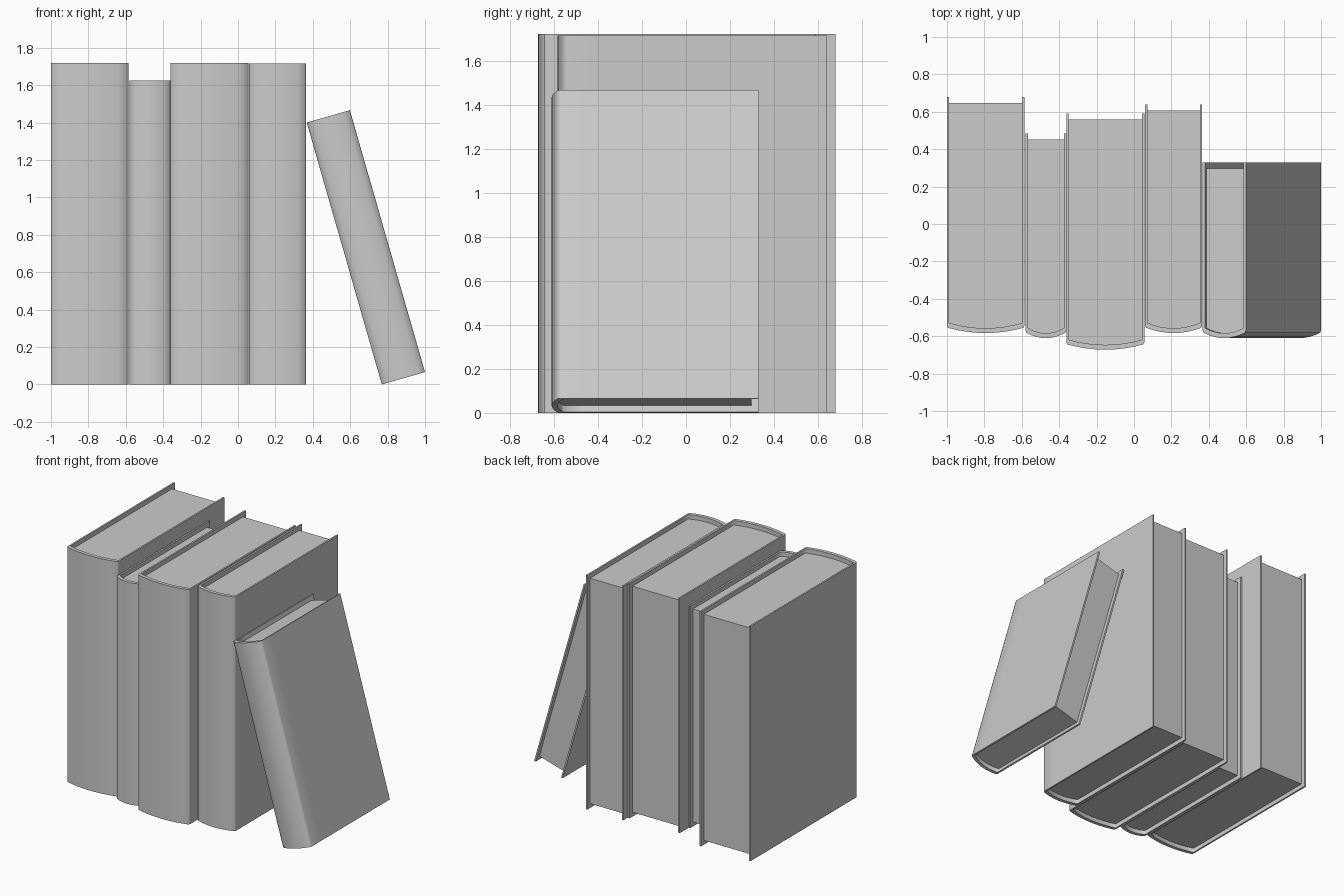
import bpy
import bmesh
import math
from mathutils import Matrix

cube = bpy.data.objects.get("Cube")
if cube:
    bpy.data.objects.remove(cube)

grey = bpy.data.materials.new("warm_grey")
grey.use_nodes = True
colour = (0.6, 0.6, 0.6, 1)
grey.diffuse_color = colour
grey.node_tree.nodes["Principled BSDF"].inputs["Base Color"].default_value = colour

BOARD = 0.012     # cover board thickness
SPINE = 0.026     # spine thickness
RECESS = 0.032    # how far pages sit inside the cover
STEPS = 8


def arc(width, edge, bulge, inset=0.0):
    """Rounded spine line from left to right, bowing towards -y."""
    pts = []
    for i in range(STEPS + 1):
        t = 2 * i / STEPS - 1
        pts.append((width / 2 + t * (width / 2 - inset), edge - bulge * (1 - t * t)))
    return pts


def prism(name, outline, bottom, top, matrix, smooth):
    """Extrude a flat outline upwards into a closed solid."""
    bm = bmesh.new()
    face = bm.faces.new([bm.verts.new((x, y, bottom)) for x, y in outline])
    grown = bmesh.ops.extrude_face_region(bm, geom=[face])["geom"]
    moved = [v for v in grown if isinstance(v, bmesh.types.BMVert)]
    bmesh.ops.translate(bm, verts=moved, vec=(0, 0, top - bottom))
    bmesh.ops.recalc_face_normals(bm, faces=bm.faces[:])
    mesh = bpy.data.meshes.new(name)
    bm.to_mesh(mesh)
    bm.free()
    mesh.materials.append(grey)
    obj = bpy.data.objects.new(name, mesh)
    bpy.context.collection.objects.link(obj)
    obj.matrix_world = matrix
    if smooth:
        bpy.ops.object.select_all(action="DESELECT")
        obj.select_set(True)
        bpy.context.view_layer.objects.active = obj
        bpy.ops.object.shade_smooth_by_angle(angle=math.radians(80))
    return obj


def book(name, x, width, front, back, height, lean=0.0):
    """Hardback with a wrapped cover and a recessed page block."""
    matrix = Matrix.Translation((x, 0, 0)) @ Matrix.Rotation(-lean, 4, "Y")
    bulge = 0.028
    edge = front + bulge
    hinge = edge + 0.11
    # Cover: outer line around the spine, then the inner line back
    outer = [(0, back), (0, hinge), (0, edge + 0.012)]
    outer += arc(width, edge, bulge, 0.005)
    outer += [(width, edge + 0.012), (width, hinge), (width, back)]
    inner = [(width - BOARD, back), (width - BOARD, hinge)]
    inner += arc(width, edge + SPINE, bulge, BOARD)[::-1]
    inner += [(BOARD, hinge), (BOARD, back)]
    prism(name + "_cover", outer + inner, 0, height, matrix, True)
    # Pages: tucked just into the boards and spine
    tuck = BOARD - 0.001
    pages = [(tuck, back - RECESS)] + arc(width, edge + SPINE - 0.001, bulge, tuck)
    pages += [(width - tuck, back - RECESS)]
    prism(name + "_pages", pages, RECESS, height - RECESS, matrix, False)


# Four upright books and one leaning against them
book("far_right_book", -1.0, 0.414, -0.583, 0.68, 1.72)
book("thin_book", -0.58, 0.218, -0.61, 0.485, 1.625)
book("wide_book", -0.362, 0.417, -0.672, 0.59, 1.72)
book("inner_left_book", 0.06, 0.304, -0.583, 0.64, 1.715)
book("leaning_book", 0.769, 0.24, -0.61, 0.33, 1.457, math.radians(16))
